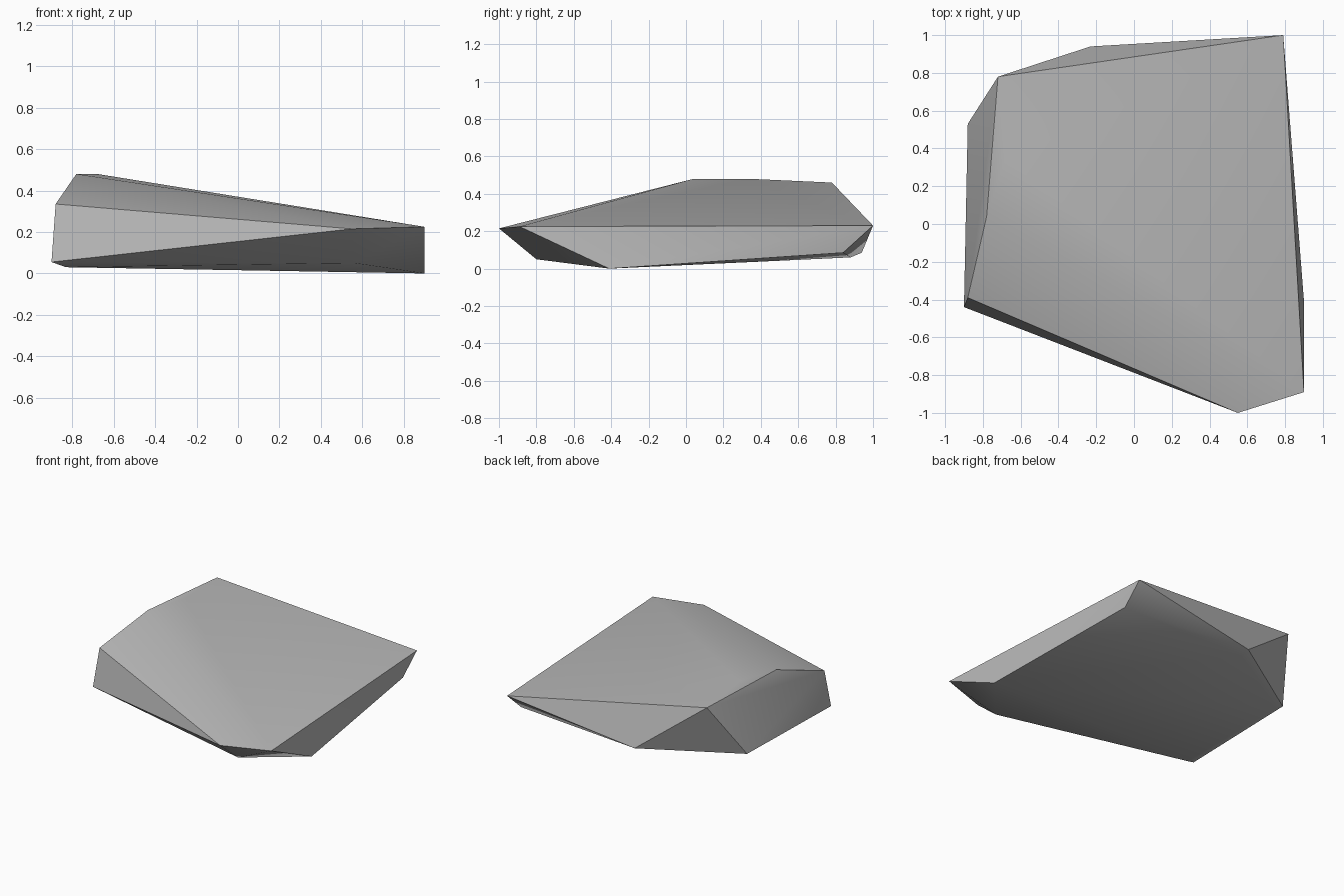
import bpy
import bmesh
import math
from mathutils import Vector

# Remove the default object
default_cube = bpy.data.objects.get("Cube")
if default_cube:
    bpy.data.objects.remove(default_cube, do_unlink=True)


def make_material(name, colour):
    material = bpy.data.materials.new(name)
    material.use_nodes = True
    material.diffuse_color = colour
    shader = next(n for n in material.node_tree.nodes if n.type == "BSDF_PRINCIPLED")
    shader.inputs["Base Color"].default_value = colour
    shader.inputs["Roughness"].default_value = 0.9
    return material


def make_hull(name, corners, material):
    """Wrap a tight convex skin around the corner points."""
    bm = bmesh.new()
    for corner in corners:
        bm.verts.new(Vector(corner))
    result = bmesh.ops.convex_hull(bm, input=bm.verts[:])
    loose = [v for v in bm.verts if not v.link_faces]
    bmesh.ops.delete(bm, geom=loose, context="VERTS")
    bmesh.ops.recalc_face_normals(bm, faces=bm.faces[:])
    mesh = bpy.data.meshes.new(name)
    bm.to_mesh(mesh)
    bm.free()
    mesh.materials.append(material)
    obj = bpy.data.objects.new(name, mesh)
    bpy.context.collection.objects.link(obj)
    return obj


# Sloping top: high ridge on one side, thin rim on the other
ridge = [(-.88, -.39, .335), (-.78, .04, .48), (-.68, .34, .48), (-.72, .78, .46)]
rim = [(.79, 1, .23), (.9, -.89, .225), (.55, -1, .215)]

# Undercut sides
flank = [(-.9, -.44, .055), (-.88, .53, .06), (-.23, .94, .085),
         (.785, .84, .085), (.9, -.41, 0), (.56, -.8, .05)]

# Nearly flat underside with softened corners
underside = [(-.83, -.42, .03), (-.84, .5, .042), (-.22, .88, .06)]

stone_grey = make_material("stone grey", (.48, .48, .48, 1))
rock = make_hull("rock_slab", ridge + rim + flank + underside, stone_grey)

# Soften shallow creases, keep the main edges crisp
bpy.ops.object.select_all(action="DESELECT")
rock.select_set(True)
bpy.context.view_layer.objects.active = rock
bpy.ops.object.shade_smooth_by_angle(angle=math.radians(30))
